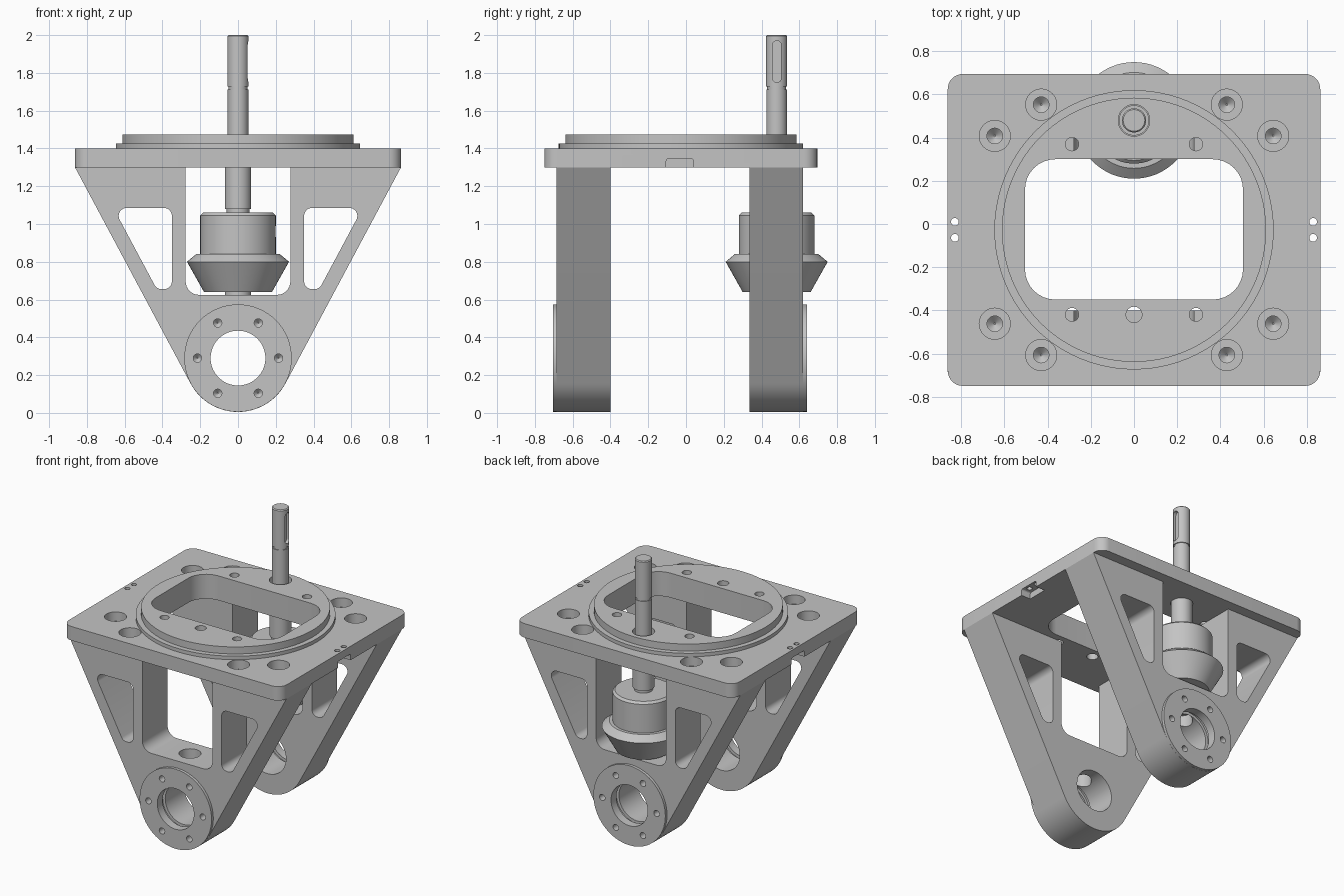
import bpy, bmesh, math
from mathutils import Vector

if "Cube" in bpy.data.objects:
    bpy.data.objects.remove(bpy.data.objects["Cube"], do_unlink=True)

steel = bpy.data.materials.new("machined_grey")
steel.use_nodes = True
GREY = (0.55, 0.55, 0.55, 1)
steel.diffuse_color = GREY
steel.node_tree.nodes["Principled BSDF"].inputs["Base Color"].default_value = GREY

# Maps profile coordinates (a, b) and height h to the chosen extrusion axis
PLACE = {"X": lambda a, b, h: (h, a, b),
         "Y": lambda a, b, h: (a, h, b),
         "Z": lambda a, b, h: (a, b, h)}


def loft(name, loops):
    """Solid skinned through rings of equal point count, capped at both ends."""
    bm = bmesh.new()
    rings = [[bm.verts.new(p) for p in loop] for loop in loops]
    n = len(rings[0])
    for low, high in zip(rings, rings[1:]):
        for i in range(n):
            j = (i + 1) % n
            bm.faces.new((low[i], low[j], high[j], high[i]))
    bm.faces.new(rings[0])
    bm.faces.new(rings[-1])
    bmesh.ops.recalc_face_normals(bm, faces=bm.faces[:])
    mesh = bpy.data.meshes.new(name)
    bm.to_mesh(mesh)
    bm.free()
    mesh.materials.append(steel)
    obj = bpy.data.objects.new(name, mesh)
    bpy.context.collection.objects.link(obj)
    return obj


def prism(name, outline, lo, hi, axis):
    put = PLACE[axis]
    return loft(name, [[put(a, b, h) for a, b in outline] for h in (lo, hi)])


def lathe(name, profile, center, axis, sides=48):
    """Revolve (radius, height) pairs around an axis through center."""
    put = PLACE[axis]
    turn = [math.tau * i / sides for i in range(sides)]
    ca, cb = center
    return loft(name, [[put(ca + r * math.cos(t), cb + r * math.sin(t), h)
                        for t in turn] for r, h in profile])


def rounded(points, radius, steps=8):
    """Fillet every corner of a convex polygon."""
    out = []
    pts = [Vector(p) for p in points]
    for i, p in enumerate(pts):
        u = (pts[i - 1] - p).normalized()
        v = (pts[(i + 1) % len(pts)] - p).normalized()
        half = u.angle(v) / 2
        mid = p + (u + v).normalized() * radius / math.sin(half)
        start = p + u * radius / math.tan(half) - mid
        sweep = start.angle_signed(p + v * radius / math.tan(half) - mid)
        a0 = math.atan2(start.y, start.x)
        for k in range(steps + 1):
            a = a0 - sweep * k / steps      # angle_signed is clockwise
            out.append((mid.x + radius * math.cos(a), mid.y + radius * math.sin(a)))
    return out


def box(x0, x1, y0, y1):
    return [(x0, y0), (x1, y0), (x1, y1), (x0, y1)]


def combine(obj, tool, operation="DIFFERENCE"):
    mod = obj.modifiers.new("shape", "BOOLEAN")
    mod.operation = operation
    mod.solver = "EXACT"
    mod.object = tool
    bpy.context.view_layer.objects.active = obj
    bpy.ops.object.modifier_apply(modifier=mod.name)
    bpy.data.objects.remove(tool, do_unlink=True)


def smooth(obj):
    bpy.ops.object.select_all(action="DESELECT")
    obj.select_set(True)
    bpy.context.view_layer.objects.active = obj
    bpy.ops.object.shade_smooth_by_angle(angle=math.radians(25))


MID_Y = -0.027        # centre of the plate
SHAFT = (0, 0.48)     # shaft axis
BORE = (0, 0.29)      # bearing axis in x, z
BOSS_R = 0.285
BOTTOM, TOP = 1.30, 1.40

# Counterbored screw positions, mirrored about the plate centre
screws = [(sx * x, MID_Y + sy * y) for sx in (-1, 1) for sy in (-1, 1)
          for x, y in ((0.43, 0.58), (0.645, 0.435))]


def screw_cutter(pos):
    return lathe("cutter", [(0.004, 1.18), (0.036, 1.21), (0.036, 1.335),
                            (0.072, 1.335), (0.072, 1.45)], pos, "Z", 32)


# Top plate with stepped spigot
plate = prism("top_plate", rounded(box(-0.863, 0.863, -0.75, 0.695), 0.07),
              BOTTOM, TOP, "Z")
combine(plate, lathe("spigot", [(0.647, 1.36), (0.647, 1.425), (0.612, 1.425),
                                (0.612, 1.475)], (0, MID_Y), "Z", 96), "UNION")
combine(plate, prism("cutter", rounded(box(-0.505, 0.505, -0.35, 0.30), 0.14),
                     1.2, 1.6, "Z"))
combine(plate, lathe("cutter", [(0.073, 1.2), (0.073, 1.6)], SHAFT, "Z"))
for pos in screws:
    combine(plate, screw_cutter(pos))
for x, y, r in [(0, -0.42, 0.037)] + [(s * 0.287, y, 0.031)
                                     for s in (-1, 1) for y in (0.37, -0.42)]:
    combine(plate, lathe("cutter", [(r, 1.2), (r, 1.6)], (x, y), "Z", 24))

# Edge pockets and paired pin holes on both sides of the plate
for s in (-1, 1):
    pocket = rounded(box(-0.105, 0.04, 1.25, 1.345), 0.012, 3)
    combine(plate, prism("cutter", pocket, *sorted((s * 0.79, s * 0.9)), "X"))
    for y in (0.01, -0.064):
        combine(plate, lathe("cutter", [(0.018, 1.2), (0.018, 1.6)],
                             (s * 0.83, y), "Z", 20))
smooth(plate)


# Triangular legs with bearing bosses
reach = Vector((0.863, BOTTOM - BORE[1]))
tangent = math.atan2(reach.y, reach.x) - math.acos(BOSS_R / reach.length)
arc = []
for k in range(33):
    t = tangent + (-math.pi - 2 * tangent) * k / 32
    arc.append((BOSS_R * math.cos(t), BORE[1] + BOSS_R * math.sin(t)))
outline = [(-0.863, BOTTOM), (0.863, BOTTOM)] + arc
slot = [(0.35, 0.655), (0.43, 0.655), (0.66, 1.085), (0.35, 1.085)]


def make_leg(name, inner, s):
    outer = inner + s * 0.285
    face = outer + s * 0.02
    center_y = (inner + outer) / 2
    leg = prism(name, outline, inner, outer, "Y")
    combine(leg, lathe("boss", [(BOSS_R - 0.0005, outer - s * 0.03),
                                (BOSS_R - 0.0005, face)], BORE, "Y", 64), "UNION")
    # Central window and side slots
    combine(leg, prism("cutter", rounded(box(-0.277, 0.277, 0.625, 1.5), 0.07),
                       inner - s * 0.1, face + s * 0.1, "Y"))
    for m in (-1, 1):
        combine(leg, prism("cutter", rounded([(m * x, z) for x, z in slot], 0.042),
                           inner - s * 0.1, face + s * 0.1, "Y"))
    # Bore with retaining groove
    combine(leg, lathe("cutter", [(0.145, inner - s * 0.1), (0.145, face - s * 0.09),
                                  (0.165, face - s * 0.09), (0.165, face - s * 0.06),
                                  (0.145, face - s * 0.06), (0.145, face + s * 0.1)],
                       BORE, "Y", 64))
    # Shaft seat between window and bore
    combine(leg, lathe("cutter", [(0.072, 0.35), (0.072, 0.7)], (0, center_y), "Z"))
    # Ring of tapped holes
    for k in range(6):
        t = math.tau * k / 6
        pos = (0.215 * math.cos(t), BORE[1] + 0.215 * math.sin(t))
        combine(leg, lathe("cutter", [(0.003, face - s * 0.1), (0.022, face - s * 0.08),
                                      (0.022, face + s * 0.05)], pos, "Y", 20))
    for pos in screws:
        if pos[1] * s > 0:
            combine(leg, screw_cutter(pos))
    smooth(leg)


make_leg("front_leg", -0.40, -1)
make_leg("back_leg", 0.335, 1)

# Stepped drive shaft with keyway
shaft = lathe("drive_shaft", [
    (0.07, 0.50), (0.07, 1.06), (0.06, 1.06), (0.06, 1.08), (0.07, 1.08),
    (0.07, 1.34), (0.055, 1.34), (0.055, 1.713), (0.05, 1.713), (0.05, 1.727),
    (0.056, 1.727), (0.056, 1.994), (0.05, 2.0)], SHAFT, "Z")
combine(shaft, prism("cutter", rounded(box(0.458, 0.504, 1.75, 1.97), 0.0225),
                     0.032, 0.1, "X"))
smooth(shaft)

# Bevel gear blank with hub and set screw hole
gear = lathe("bevel_gear", [
    (0.18, 0.64), (0.27, 0.80), (0.222, 0.84), (0.20, 0.84), (0.20, 1.045),
    (0.185, 1.06)], SHAFT, "Z", 64)
combine(gear, lathe("cutter", [(0.03, 0.09), (0.03, 0.3)], (SHAFT[1], 0.96), "X", 24))
smooth(gear)
